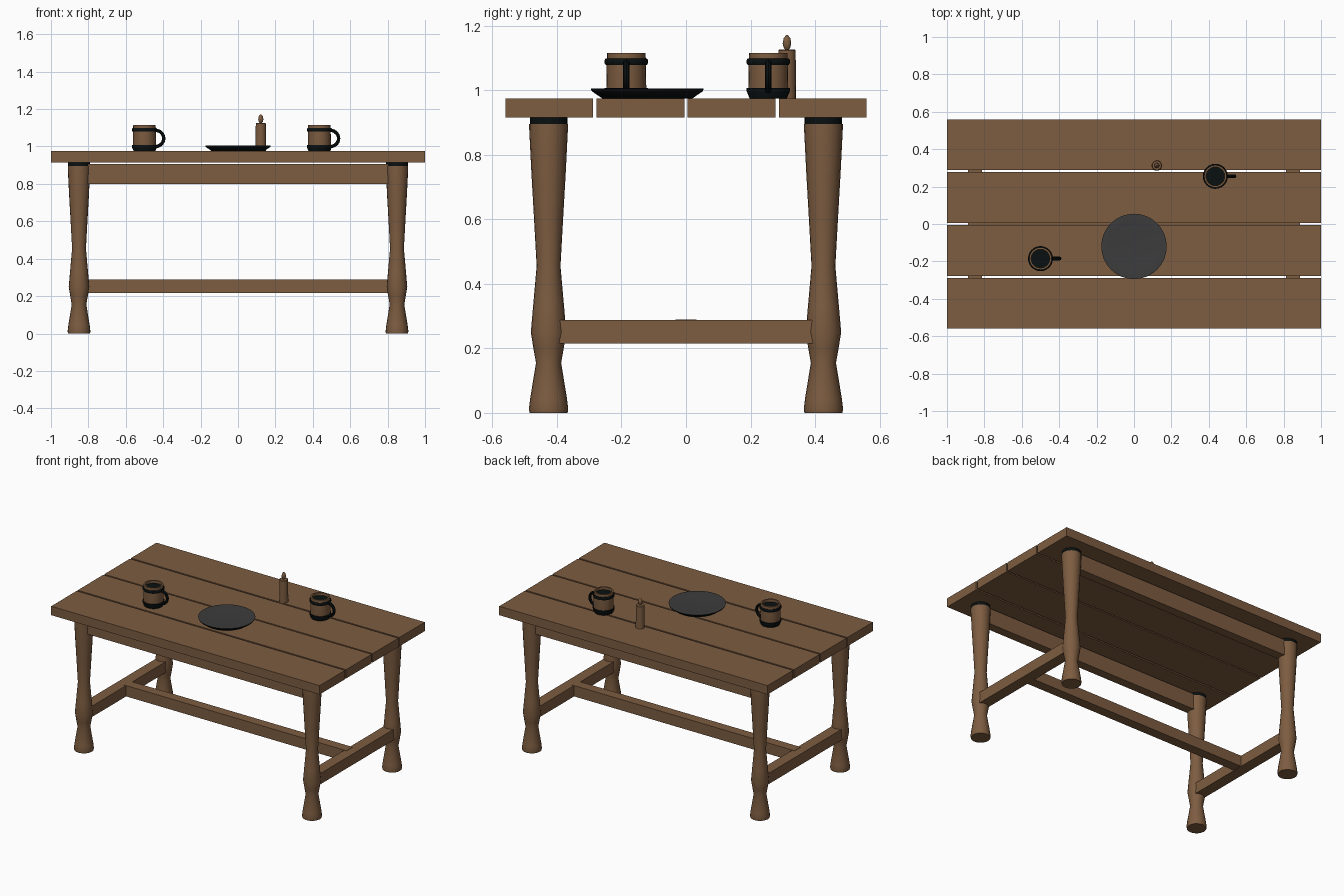
import bpy
import bmesh
import math
from mathutils import Vector

if "Cube" in bpy.data.objects:
    bpy.data.objects.remove(bpy.data.objects["Cube"])


def material(name, rgb):
    m = bpy.data.materials.new(name)
    m.use_nodes = True
    m.diffuse_color = (*rgb, 1)
    bsdf = m.node_tree.nodes["Principled BSDF"]
    bsdf.inputs["Base Color"].default_value = (*rgb, 1)
    bsdf.inputs["Roughness"].default_value = 0.8
    return m


WOOD = material("brown wood", (0.205, 0.108, 0.052))
IRON = material("black iron", (0.003, 0.005, 0.005))
PEWTER = material("dark grey pewter", (0.045, 0.045, 0.045))


def finish(name, bm, mats, loc=(0, 0, 0), smooth=False):
    bmesh.ops.recalc_face_normals(bm, faces=bm.faces)
    mesh = bpy.data.meshes.new(name)
    bm.to_mesh(mesh)
    bm.free()
    for m in mats:
        mesh.materials.append(m)
    ob = bpy.data.objects.new(name, mesh)
    ob.location = loc
    bpy.context.collection.objects.link(ob)
    if smooth:
        bpy.ops.object.select_all(action="DESELECT")
        ob.select_set(True)
        bpy.context.view_layer.objects.active = ob
        bpy.ops.object.shade_smooth_by_angle(angle=math.radians(40))
    return ob


def box(name, lo, hi, mat=WOOD):
    bm = bmesh.new()
    bmesh.ops.create_cube(bm, size=1)
    lo, hi = Vector(lo), Vector(hi)
    bmesh.ops.scale(bm, vec=hi - lo, verts=bm.verts)
    return finish(name, bm, [mat], (lo + hi) / 2)


def lathe(name, profile, loc, mats, sides=24, rule=None):
    """Spin (radius, height) points round z; rule picks a face's material."""
    bm = bmesh.new()
    rings = []
    for r, z in profile:
        rings.append([bm.verts.new((r * math.cos(math.tau * i / sides),
                                    r * math.sin(math.tau * i / sides), z))
                      for i in range(sides)])
    for a, b in zip(rings, rings[1:]):
        for i in range(sides):
            j = (i + 1) % sides
            bm.faces.new((a[i], a[j], b[j], b[i]))
    bm.faces.new(rings[0])
    bm.faces.new(rings[-1])
    bm.normal_update()
    if rule:
        for f in bm.faces:
            f.material_index = rule(f.calc_center_median(), f)
    return finish(name, bm, mats, loc, True)


# Table top: four planks with narrow gaps
for i, (y0, y1) in enumerate([(-0.56, -0.289), (-0.278, -0.005),
                              (0.005, 0.278), (0.289, 0.56)]):
    box(f"plank_{i + 1}", (-1, y0, 0.915), (1, y1, 0.975))

# Turned legs with dark collars
LEG = [(0.059, 0), (0.061, 0.012), (0.057, 0.045), (0.039, 0.155), (0.047, 0.2),
       (0.055, 0.25), (0.048, 0.33), (0.037, 0.455), (0.045, 0.6), (0.053, 0.74),
       (0.060, 0.88), (0.060, 0.895)]
for sx, side in ((-1, "right"), (1, "left")):
    for sy, end in ((-1, "front"), (1, "back")):
        spot = (sx * 0.85, sy * 0.426, 0)
        lathe(f"{end}_{side}_leg", LEG, spot, [WOOD], 20)
        lathe(f"{end}_{side}_leg_collar", [(0.058, 0.894), (0.058, 0.915)],
              spot, [IRON], 20)
    # End stretcher between the front and back legs
    box(f"{side}_stretcher", (sx * 0.85 - 0.037, -0.426, 0.215),
        (sx * 0.85 + 0.037, 0.426, 0.288))

# Long rails
box("middle_stretcher", (-0.83, -0.033, 0.217), (0.83, 0.033, 0.29))
for sy, end in ((-1, "front"), (1, "back")):
    box(f"{end}_apron", (-0.85, sy * 0.426 - 0.03, 0.80),
        (0.85, sy * 0.426 + 0.03, 0.906))

# Plate with a flared underside
lathe("plate", [(0.125, 0.0), (0.14, 0.0), (0.172, 0.022), (0.175, 0.03),
                (0.168, 0.031), (0.135, 0.027)],
      (0, -0.12, 0.975), [IRON, PEWTER], 32,
      lambda c, f: 1 if c.z > 0.026 and abs(f.normal.z) > 0.6 else 0)


# Tankards: hollow body, iron bands, dark floor and curved handle
def tankard(name, x, y):
    loc = (x, y, 0.975)
    lathe(name + "_body", [(0.058, 0.0), (0.062, 0.03), (0.060, 0.14),
                           (0.050, 0.14), (0.050, 0.02)],
          loc, [WOOD, IRON], 24,
          lambda c, f: 1 if c.z < 0.022 and c.xy.length < 0.03 else 0)
    lathe(name + "_base", [(0.052, 0.0), (0.058, 0.0), (0.067, 0.022),
                           (0.067, 0.032), (0.052, 0.034)], loc, [IRON])
    band = [(0.052, 0.104), (0.064, 0.104), (0.067, 0.109),
            (0.067, 0.119), (0.064, 0.123), (0.052, 0.123)]
    lathe(name + "_band", band, loc, [IRON])
    # Handle: flattened tube swept along half an ellipse
    bm = bmesh.new()
    rings = []
    steps, sides = 14, 8
    for i in range(steps + 1):
        t = math.pi * (i / steps - 0.5)
        out = Vector((math.cos(t), 0, math.sin(t)))
        mid = Vector((0.056 + 0.047 * out.x, 0, 0.068 + 0.044 * out.z))
        rings.append([bm.verts.new(mid + out * 0.009 * math.cos(a)
                                   + Vector((0, 0.010 * math.sin(a), 0)))
                      for a in (math.tau * k / sides for k in range(sides))])
    for a, b in zip(rings, rings[1:]):
        for k in range(sides):
            j = (k + 1) % sides
            bm.faces.new((a[k], a[j], b[j], b[k]))
    bm.faces.new(rings[0])
    bm.faces.new(rings[-1])
    finish(name + "_handle", bm, [IRON], loc, True)


tankard("front_tankard", -0.5, -0.185)
tankard("back_tankard", 0.435, 0.255)

# Candle and flame
lathe("candle", [(0.028, 0), (0.027, 0.148), (0.024, 0.151)],
      (0.122, 0.313, 0.975), [WOOD], 16)
lathe("candle_flame", [(0.004, 0.148), (0.011, 0.158), (0.014, 0.17),
                       (0.011, 0.186), (0.003, 0.196)],
      (0.122, 0.313, 0.975), [WOOD], 10)
